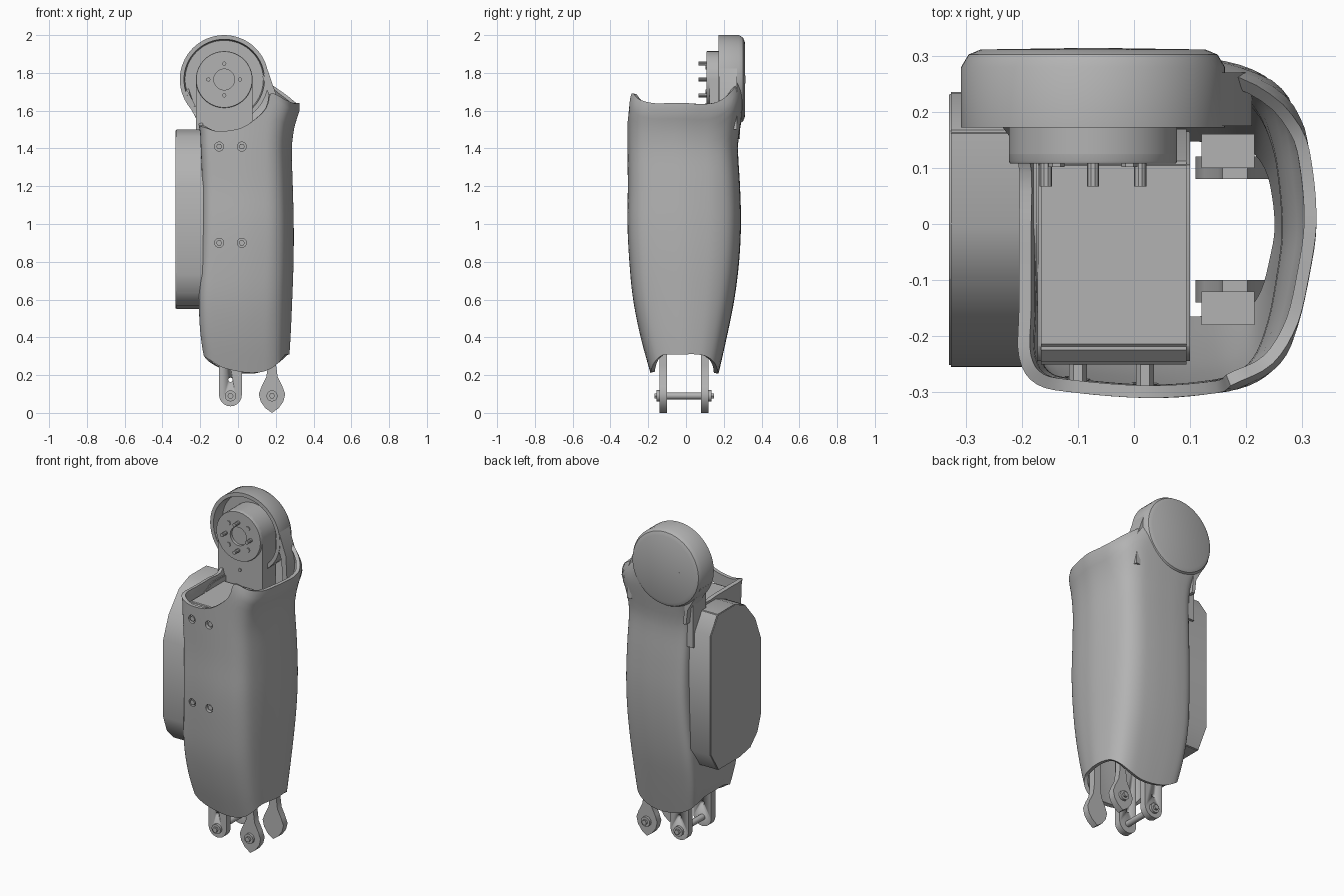
import bpy, bmesh
from math import sin, cos, pi, radians

if "Cube" in bpy.data.objects:
    bpy.data.objects.remove(bpy.data.objects["Cube"])

grey = bpy.data.materials.new("plain grey")
grey.use_nodes = True
GREY = (0.45, 0.45, 0.45, 1)
grey.diffuse_color = GREY
grey.node_tree.nodes["Principled BSDF"].inputs["Base Color"].default_value = GREY


def finish(name, bm, angle=35):
    bmesh.ops.recalc_face_normals(bm, faces=bm.faces)
    mesh = bpy.data.meshes.new(name)
    bm.to_mesh(mesh)
    bm.free()
    mesh.materials.append(grey)
    ob = bpy.data.objects.new(name, mesh)
    bpy.context.collection.objects.link(ob)
    select(ob)
    bpy.ops.object.shade_smooth_by_angle(angle=radians(angle))
    return ob


def select(ob):
    bpy.ops.object.select_all(action='DESELECT')
    ob.select_set(True)
    bpy.context.view_layer.objects.active = ob


def circle(p, q, r, n=24, start=0, sweep=2 * pi):
    return [(p + r * cos(start + sweep * i / n), q + r * sin(start + sweep * i / n))
            for i in range(n)]


def prism(name, pts, axis, a, b, bevel=0):
    """Extrude an outline along x (points are y, z) or along y (points are x, z)."""
    bm = bmesh.new()
    place = (lambda p, q, d: (d, p, q)) if axis == 'x' else (lambda p, q, d: (p, d, q))
    ends = [[bm.verts.new(place(p, q, d)) for p, q in pts] for d in (a, b)]
    for e in ends:
        bm.faces.new(e)
    for i in range(len(pts)):
        j = (i + 1) % len(pts)
        bm.faces.new((ends[0][i], ends[0][j], ends[1][j], ends[1][i]))
    if bevel:
        bmesh.ops.bevel(bm, geom=bm.edges[:], offset=bevel, segments=2, affect='EDGES')
    return finish(name, bm)


def lathe(name, profile, cx, cz, n=64):
    """Turn (radius, y) points about an axis along y."""
    bm = bmesh.new()
    rings = [[bm.verts.new((x, y, z)) for x, z in circle(cx, cz, max(r, 0.0001), n)]
             for r, y in profile]
    for a, b in zip(rings, rings[1:]):
        for i in range(n):
            j = (i + 1) % n
            bm.faces.new((a[i], a[j], b[j], b[i]))
    bmesh.ops.remove_doubles(bm, verts=bm.verts, dist=0.0005)
    return finish(name, bm)


def cut(ob, cutter):
    mod = ob.modifiers.new("hole", 'BOOLEAN')
    mod.operation = 'DIFFERENCE'
    mod.solver = 'EXACT'
    mod.object = cutter
    select(ob)
    bpy.ops.object.modifier_apply(modifier=mod.name)
    bpy.data.objects.remove(cutter)


def smooth(rows, steps, closed):
    """Catmull-Rom curve through rows of numbers."""
    n, out = len(rows), []
    pick = (lambda i: rows[i % n]) if closed else (lambda i: rows[max(0, min(n - 1, i))])
    for i in range(n if closed else n - 1):
        for s in range(steps):
            t = s / steps
            out.append([b + t / 2 * (c - a + t * (2 * a - 5 * b + 4 * c - d + t * (3 * (b - c) + d - a)))
                        for a, b, c, d in zip(*(pick(i + k) for k in (-1, 0, 1, 2)))])
    return out if closed else out + [list(rows[-1])]


# Shell: height, left, right, front and back extents
extents = smooth([
    (.2, -.16, .265, -.185, .17), (.4, -.195, .278, -.24, .215),
    (.6, -.205, .287, -.28, .255), (.8, -.195, .294, -.3, .28),
    (1, -.188, .295, -.31, .29), (1.2, -.188, .29, -.308, .285),
    (1.4, -.195, .285, -.31, .274), (1.52, -.205, .3, -.31, .288),
    (1.64, -.26, .325, -.31, .305), (1.78, -.305, .22, -.31, .312)], 4, False)

# Section around the shell: u, v, top rim height, bottom rim height
section = smooth([
    (-1, 0, 1.52, .32), (-1, -.45, 1.52, .32), (-1, -.76, 1.52, .3), (-.88, -.92, 1.51, .28),
    (-.6, -.97, 1.491, .24), (-.1, -1, 1.511, .215), (.3, -.98, 1.586, .215),
    (.57, -.93, 1.69, .235), (.77, -.8, 1.66, .27), (.89, -.56, 1.64, .305),
    (.96, -.27, 1.64, .31), (1, 0, 1.64, .31), (.98, .3, 1.635, .31), (.92, .57, 1.65, .3),
    (.78, .8, 1.71, .27), (.54, .93, 1.79, .235), (.2, .98, 1.78, .21), (-.2, 1, 1.77, .21),
    (-.6, 1, 1.77, .23), (-.9, .96, 1.76, .27), (-1, .8, 1.7, .3), (-1, .45, 1.53, .32)], 4, True)


def extent_at(z):
    for a, b in zip(extents, extents[1:]):
        if z <= b[0]:
            t = max(0, (z - a[0]) / (b[0] - a[0]))
            return [p + (q - p) * t for p, q in zip(a, b)][1:]
    return extents[-1][1:]


bm = bmesh.new()
rows, grid = 32, []
for k in range(rows + 1):
    ring = []
    for u, v, top, bottom in section:
        z = bottom + (top - bottom) * k / rows
        x0, x1, y0, y1 = extent_at(z)
        ring.append(bm.verts.new((x0 + (x1 - x0) * (u + 1) / 2, y0 + (y1 - y0) * (v + 1) / 2, z)))
    grid.append(ring)
for a, b in zip(grid, grid[1:]):
    for i in range(len(a)):
        j = (i + 1) % len(a)
        bm.faces.new((a[i], a[j], b[j], b[i]))
shell = finish("shell", bm)
solid = shell.modifiers.new("wall", 'SOLIDIFY')
solid.thickness = 0.022
solid.offset = -1
select(shell)
bpy.ops.object.modifier_apply(modifier=solid.name)

# Screw holes in the front, each with a recessed screw
for x in (-.1, .02):
    for z in (.9, 1.41):
        cut(shell, prism("hole_cutter", circle(x, z, .024), 'y', -.35, -.22))
        prism("shell_screw", circle(x, z, .016, 6), 'y', -.297, -.24)
select(shell)
bpy.ops.object.shade_smooth_by_angle(angle=radians(35))

# Joint housing, an open cup at the top of the back
CX, CZ = -.073, 1.765
lathe("joint_housing", [(0, .314), (.2, .311), (.222, .302), (.235, .28), (.235, .172),
                        (.213, .172), (.207, .25), (0, .25)], CX, CZ)

# Walls that carry the housing rim down into the shell
prism("housing_wall_left", [(.152, 1.83), (.2, 1.69), (.21, 1.5), (.18, 1.5), (.17, 1.66), (.13, 1.78)],
      'y', .175, .27)
prism("housing_wall_right", [(-.296, 1.69), (-.21, 1.54), (-.2, 1.45), (-.18, 1.45), (-.19, 1.56), (-.27, 1.71)],
      'y', .175, .285)

# Joint arm with its hub and pins
arm = circle(CX, CZ, .15, 32, 0, pi) + [(CX - .15, CZ), (CX - .15, 1.3), (CX + .15, 1.3)]
prism("joint_arm", arm, 'y', .125, .25)
lathe("joint_hub", [(0, .14), (.055, .14), (.055, .108), (.148, .108), (.15, .112), (.15, .14)], CX, CZ)
for x, z in circle(CX, CZ, .084, 4):
    prism("hub_pin", circle(x, z, .011, 10), 'y', .067, .115)
for x, z in circle(CX, CZ, .092, 4, pi / 4):
    prism("hub_screw", circle(x, z, .014, 6), 'y', .102, .115)
prism("arm_screw", circle(CX, 1.555, .01, 10), 'y', .118, .13)

# Drive block inside the shell
prism("drive_block", [(-.25, .6), (.17, .6), (.17, 1.3), (.11, 1.47), (-.22, 1.47), (-.25, 1.44)],
      'x', -.172, .1, .006)

# Side cover bulging out of the shell
prism("side_cover", [(.235, .67), (.235, 1.39), (.165, 1.5), (0, 1.5), (-.1, 1.46), (-.2, 1.34),
                     (-.255, 1.2), (-.255, .74), (-.22, .64), (-.15, .57), (-.05, .55), (.16, .55)],
      'x', -.33, -.17, .004)

# Lower brackets, in front and back pairs
tab = circle(-.04, .095, .06, 20, pi, pi) + [(.02, .095), (.02, .6), (-.1, .6)]
half = [(0, 0), (.035, .025), (.06, .06), (.07, .1), (.055, .14), (.03, .19), (.022, .25), (.022, 1.1)]
drop = [(.18 + x, z) for x, z in half] + [(.18 - x, z) for x, z in reversed(half[1:])]
for side, y in (("front", -.12), ("back", .1)):
    out = -1 if y < 0 else 1
    ob = prism(side + "_tab", tab, 'y', y - .02, y + .02)
    cut(ob, prism("pin_hole_cutter", circle(-.04, .175, .012, 12), 'y', y - .1, y + .1))
    prism(side + "_link", drop, 'y', y - .02, y + .02)
    for x in (-.04, .18):
        prism(side + "_bolt", circle(x, .09, .03, 12), 'y', y, y + out * .035)
        prism(side + "_bolt_tip", circle(x, .09, .016, 6), 'y', y, y + out * .048)
    # Link rail running up inside the shell
    prism(side + "_rail", [(.12, .75), (.215, .75), (.215, 1.35), (.12, 1.35)], 'y', y, y + out * .06)

# Cross rod between the tabs
prism("cross_rod", circle(-.04, .09, .018, 16), 'y', -.12, .1)
